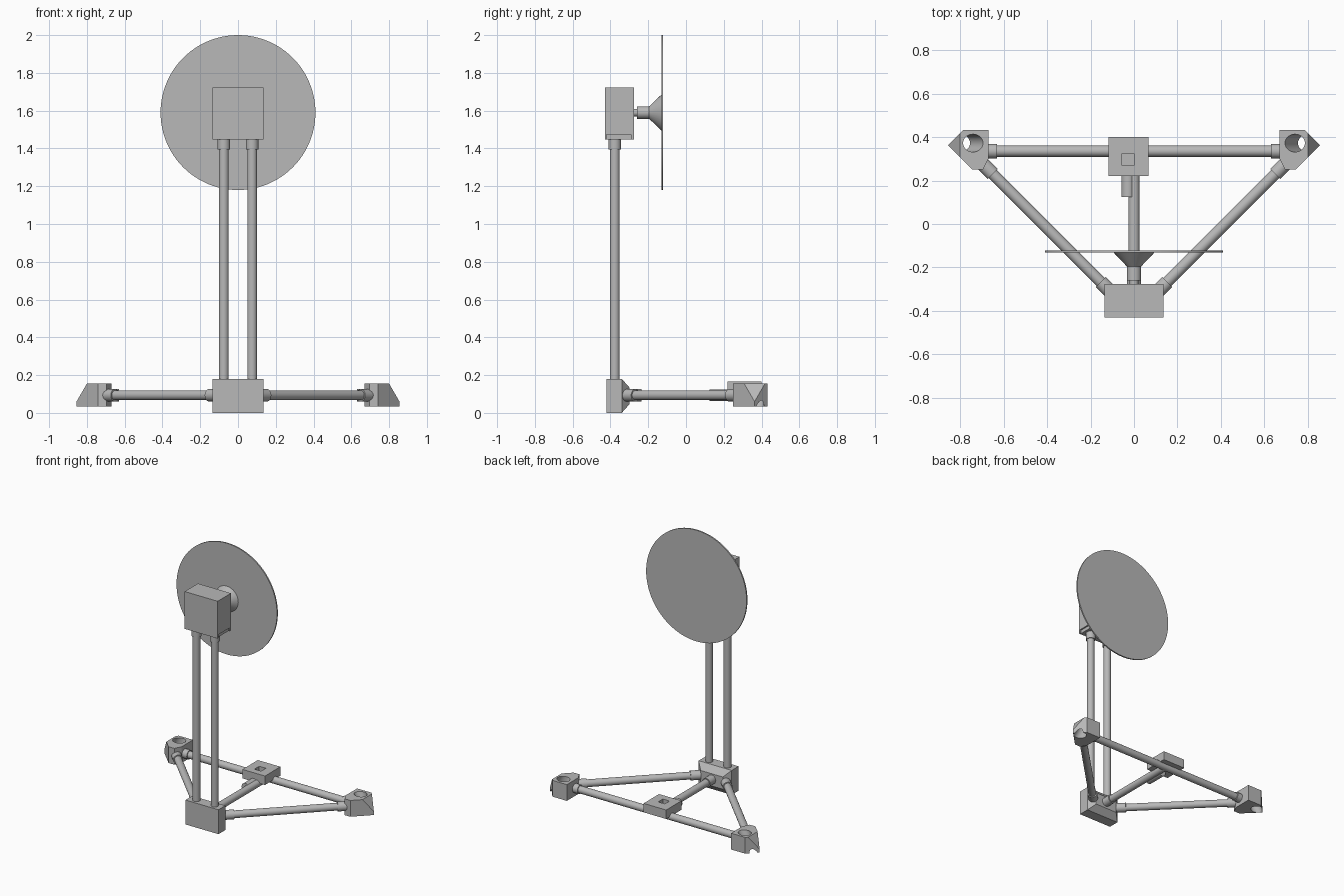
import bpy, bmesh, math
from mathutils import Vector

if "Cube" in bpy.data.objects:
    bpy.data.objects.remove(bpy.data.objects["Cube"])

grey = bpy.data.materials.new("neutral grey")
grey.diffuse_color = (0.48, 0.48, 0.48, 1)
grey.use_nodes = True
grey.node_tree.nodes["Principled BSDF"].inputs["Base Color"].default_value = grey.diffuse_color


def finish(name, bm, smooth=False):
    bmesh.ops.recalc_face_normals(bm, faces=bm.faces)
    me = bpy.data.meshes.new(name)
    bm.to_mesh(me)
    bm.free()
    me.materials.append(grey)
    ob = bpy.data.objects.new(name, me)
    bpy.context.collection.objects.link(ob)
    if smooth:
        select(ob)
        bpy.ops.object.shade_smooth_by_angle(angle=math.radians(35))
    return ob


def select(ob):
    bpy.ops.object.select_all(action='DESELECT')
    ob.select_set(True)
    bpy.context.view_layer.objects.active = ob


def box(name, lo, hi):
    bm = bmesh.new()
    lo, hi = Vector(lo), Vector(hi)
    bmesh.ops.create_cube(bm, size=1)
    for v in bm.verts:
        v.co = (lo + hi) / 2 + v.co * (hi - lo)
    return finish(name, bm)


def rod(name, a, b, r, r2=None, seg=32):
    """Cylinder or cone between two points."""
    a, b = Vector(a), Vector(b)
    bm = bmesh.new()
    bmesh.ops.create_cone(bm, cap_ends=True, segments=seg, radius1=r,
                          radius2=r if r2 is None else r2, depth=(b - a).length)
    q = (b - a).to_track_quat('Z', 'Y')
    for v in bm.verts:
        v.co = (a + b) / 2 + q @ v.co
    return finish(name, bm, True)


def cut(ob, cutters):
    for c in cutters:
        select(ob)
        m = ob.modifiers.new("cut", 'BOOLEAN')
        m.operation, m.solver, m.object = 'DIFFERENCE', 'EXACT', c
        bpy.ops.object.modifier_apply(modifier=m.name)
        bpy.data.objects.remove(c, do_unlink=True)


TUBE, COLLAR, Z = 0.026, 0.033, 0.093

# Round plate with four rim holes
plate = rod("round_plate", (0, -0.131, 1.59), (0, -0.121, 1.59), 0.41, seg=96)
holes = []
for k in range(4):
    t = math.radians(10.6 + 90 * k)
    x, z = 0.38 * math.cos(t), 1.59 + 0.38 * math.sin(t)
    holes.append(rod("hole_cutter", (x, -0.2, z), (x, -0.05, z), 0.021, seg=24))
cut(plate, holes)

# Motor shaft, hub and flared mount behind the plate
rod("motor_shaft", (0, -0.28, 1.59), (0, -0.25, 1.59), 0.02)
rod("plate_hub", (0, -0.26, 1.59), (0, -0.195, 1.59), 0.033)
rod("plate_flare", (0, -0.195, 1.59), (0, -0.13, 1.59), 0.033, 0.095)

# Motor housing with a front cover and side panels
box("motor_housing", (-0.125, -0.425, 1.447), (0.125, -0.275, 1.722))
box("housing_front", (-0.135, -0.43, 1.447), (0.135, -0.42, 1.722))
box("housing_back", (-0.135, -0.29, 1.447), (0.135, -0.275, 1.722))
for s in (-1, 1):
    box("housing_side", (s * 0.12, -0.425, 1.473), (s * 0.135, -0.285, 1.722))

# Upright tubes
for s in (-1, 1):
    rod("upright_tube", (s * 0.075, -0.377, 0.1), (s * 0.075, -0.377, 1.5), TUBE)
    rod("upright_collar", (s * 0.075, -0.377, 1.395), (s * 0.075, -0.377, 1.46), COLLAR)

# Front base block with a tapered back
bm = bmesh.new()
rings = []
for y, inset in ((-0.42, 0), (-0.34, 0), (-0.30, 0.045)):
    w = 0.135 - inset
    rings.append([bm.verts.new((x, y, z)) for x, z in
                  ((-w, inset), (w, inset), (w, 0.18 - inset), (-w, 0.18 - inset))])
for a, b in zip(rings, rings[1:]):
    for i in range(4):
        j = (i + 1) % 4
        bm.faces.new((a[i], a[j], b[j], b[i]))
bm.faces.new(rings[0])
bm.faces.new(rings[-1])
finish("front_base", bm)

# Horizontal frame tubes and collars
rod("rear_tube", (-0.69, 0.335, Z), (0.69, 0.335, Z), TUBE)
rod("centre_tube", (0, -0.31, Z), (0, 0.335, Z), TUBE)
rod("centre_front_collar", (0, -0.31, Z), (0, -0.235, Z), COLLAR)
rod("centre_rear_collar", (-0.027, 0.125, Z), (-0.027, 0.27, Z), 0.031)
for s in (-1, 1):
    rod("diagonal_tube", (s * 0.115, -0.305, Z), (s * 0.71, 0.29, Z), TUBE)
    rod("diagonal_front_collar", (s * 0.105, -0.315, Z), (s * 0.153, -0.267, Z), COLLAR)
    rod("diagonal_rear_collar", (s * 0.71, 0.29, Z), (s * 0.65, 0.23, Z), COLLAR)
    rod("rear_collar", (s * 0.69, 0.335, Z), (s * 0.63, 0.335, Z), COLLAR)

# Rear feet: faceted blocks with a sloped outer corner and a tilted bore
outline = [(0.855, 0.363), (0.786, 0.432), (0.67, 0.432),
           (0.67, 0.30), (0.695, 0.25), (0.742, 0.25)]
for s in (-1, 1):
    bm = bmesh.new()
    base = bm.faces.new([bm.verts.new((s * x, y, 0.035)) for x, y in outline])
    ext = bmesh.ops.extrude_face_region(bm, geom=[base])
    for v in ext['geom']:
        if isinstance(v, bmesh.types.BMVert):
            v.co.z = 0.155
    res = bmesh.ops.bisect_plane(bm, geom=bm.verts[:] + bm.edges[:] + bm.faces[:],
                                 plane_co=(s * 0.80, 0, 0.155),
                                 plane_no=(s * 0.095, 0, 0.055), clear_outer=True)
    bmesh.ops.holes_fill(bm, edges=[e for e in bm.edges if e.is_boundary])
    foot = finish("rear_foot", bm)
    d = Vector((s * 0.5, 0, -1))
    top = Vector((s * 0.74, 0.372, 0.155))
    cut(foot, [rod("bore_cutter", top - d * 0.1, top + d * 0.25, 0.041)])

# Rear centre mounting block with screw holes and a square recess
block = box("mounting_block", (-0.118, 0.22, 0.1), (0.066, 0.40, 0.166))
cutters = [rod("screw_cutter", (x, y, 0.05), (x, y, 0.2), 0.009, seg=16)
           for x in (-0.092, 0.041) for y in (0.295, 0.377)]
cutters.append(box("recess_cutter", (-0.055, 0.27, 0.135), (0, 0.325, 0.2)))
cut(block, cutters)
